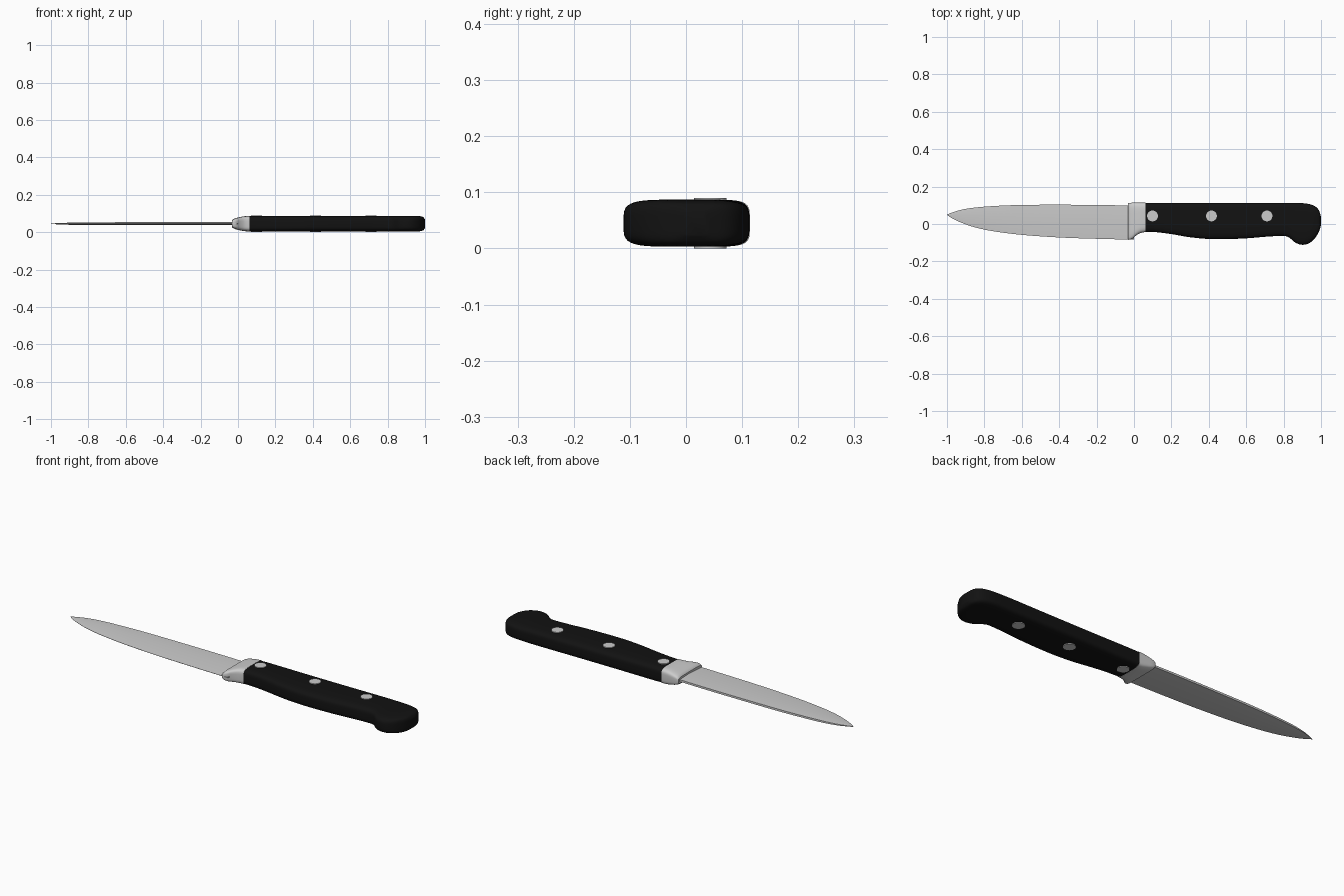
import bpy, bmesh
from math import sin, cos, pi, copysign

if "Cube" in bpy.data.objects:
    bpy.data.objects.remove(bpy.data.objects["Cube"])

MID = 0.045  # height of the knife's centre plane


def material(name, rgb):
    m = bpy.data.materials.new(name)
    m.diffuse_color = (*rgb, 1)
    m.use_nodes = True
    m.node_tree.nodes["Principled BSDF"].inputs["Base Color"].default_value = m.diffuse_color
    return m


BLACK = material("black_grip", (0.006, 0.006, 0.006))


def resample(stations, steps):
    # Catmull-Rom curve through the stations
    out = []
    for i in range(len(stations) - 1):
        b, c = stations[i], stations[i + 1]
        a = stations[i - 1] if i else b
        d = stations[i + 2] if i + 2 < len(stations) else c
        for k in range(steps):
            t = k / steps
            out.append(tuple(0.5 * (2*q + (r - p)*t + (2*p - 5*q + 4*r - s)*t*t
                                    + (3*q - p - 3*r + s)*t**3)
                             for p, q, r, s in zip(a, b, c, d)))
    return out + [stations[-1]]


def loft(name, stations, section, steps=4, mat=None, angle=40):
    # station = (x, low y, high y, half thickness)
    # section = points in -1..1 across width and thickness
    bm = bmesh.new()
    rings = []
    for x, lo, hi, h in resample(stations, steps):
        mid, half = (lo + hi) / 2, (hi - lo) / 2
        rings.append([bm.verts.new((x, mid + u * half, MID + v * h)) for u, v in section])
    n = len(section)
    for r, s in zip(rings, rings[1:]):
        for i in range(n):
            j = (i + 1) % n
            bm.faces.new((r[i], r[j], s[j], s[i]))
    bm.faces.new(rings[0][::-1])
    bm.faces.new(rings[-1])
    return finish(name, bm, mat, angle)


def finish(name, bm, mat=None, angle=40):
    bmesh.ops.recalc_face_normals(bm, faces=bm.faces)
    me = bpy.data.meshes.new(name)
    bm.to_mesh(me)
    bm.free()
    ob = bpy.data.objects.new(name, me)
    bpy.context.collection.objects.link(ob)
    if mat:
        me.materials.append(mat)
    bpy.ops.object.select_all(action='DESELECT')
    ob.select_set(True)
    bpy.context.view_layer.objects.active = ob
    bpy.ops.object.shade_smooth_by_angle(angle=angle * pi / 180)
    return ob


def rounded(power, n=40):
    # superellipse: a rectangle with soft corners
    f = lambda c: copysign(abs(c) ** (2 / power), c)
    return [(f(cos(2*pi*(i + .5)/n)), f(sin(2*pi*(i + .5)/n))) for i in range(n)]


# Blade: sharp edge at low y, thin flat spine at high y
blade_section = [(-1, -.08), (0.15, -1), (1, -.65), (1, .65), (0.15, 1), (-1, .08)]
loft("blade", [(-1, .049, .051, .001), (-.97, .029, .062, .003), (-.92, .006, .077, .005),
               (-.85, -.018, .088, .007), (-.75, -.039, .096, .0075), (-.6, -.058, .102, .008),
               (-.4, -.072, .103, .008), (-.2, -.079, .102, .008), (0, -.084, .098, .008)],
     blade_section, angle=15)

# Bolster: flares from the blade to the grip, with a small heel
loft("bolster", [(-.033, -.084, .111, .017), (-.024, -.084, .113, .025), (-.008, -.078, .114, .031),
                 (.012, -.061, .114, .036), (.035, -.048, .114, .040), (.062, -.043, .114, .0415)],
     rounded(5))

# Handle: swelling belly and hooked, rounded pommel
loft("handle", [(.06, -.042, .113, .041), (.12, -.044, .113, .042), (.2, -.054, .113, .042),
                (.3, -.071, .113, .042), (.42, -.081, .113, .042), (.58, -.078, .113, .042),
                (.72, -.067, .113, .042), (.80, -.064, .113, .042), (.83, -.073, .113, .042),
                (.86, -.098, .113, .042), (.895, -.111, .112, .042), (.93, -.106, .108, .042),
                (.96, -.085, .099, .0415), (.98, -.058, .085, .039), (.992, -.033, .066, .034),
                (1.0, -.005, .037, .022)],
     rounded(4.5), mat=BLACK)

# Rivets pass right through the handle
for i, x in enumerate((.099, .414, .711)):
    bm = bmesh.new()
    bmesh.ops.create_cone(bm, cap_ends=True, segments=32, radius1=.029, radius2=.029, depth=.09)
    bmesh.ops.translate(bm, verts=bm.verts, vec=(x, .043, MID))
    finish(f"rivet_{i + 1}", bm)
